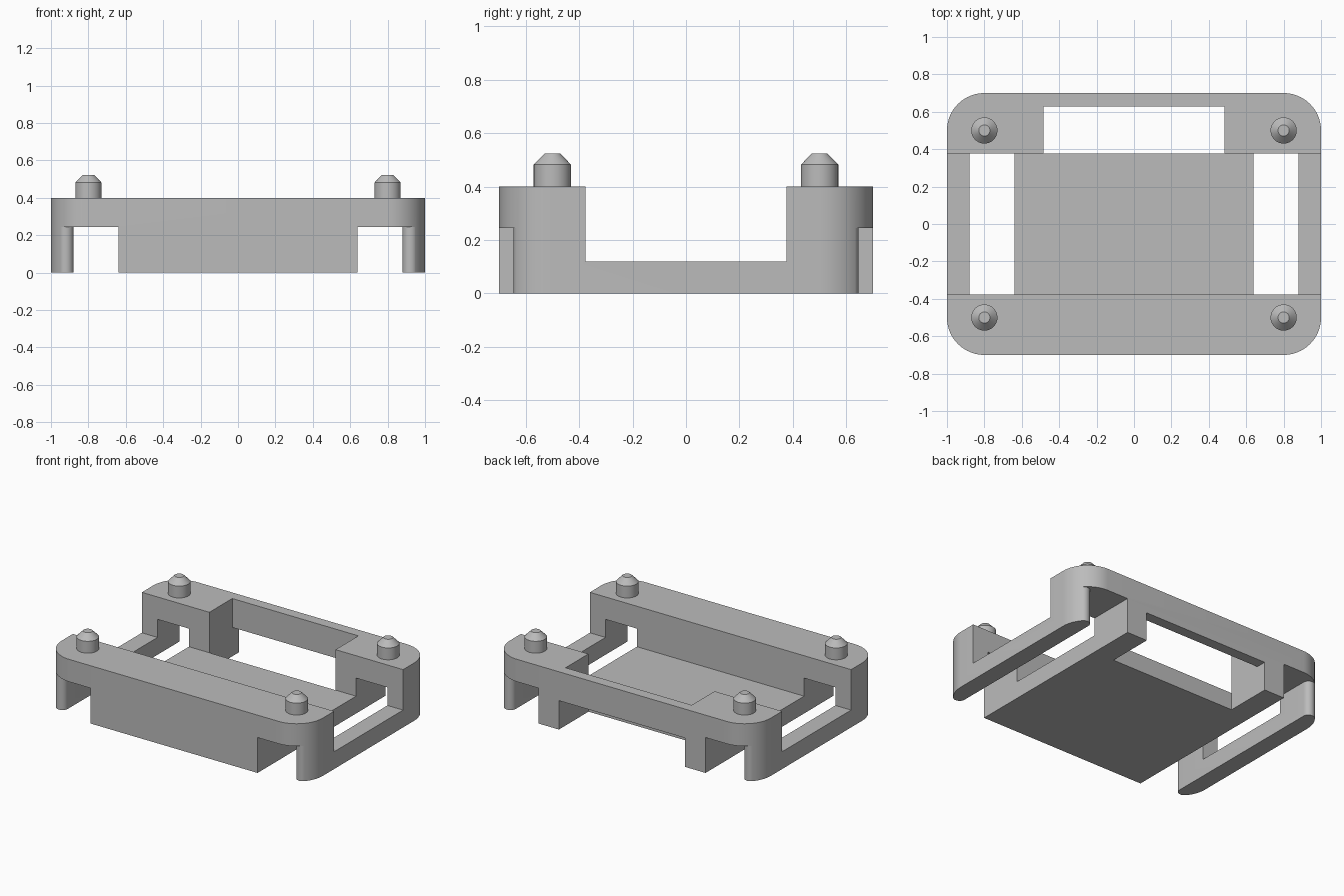
import bpy
import bmesh
from math import cos, sin, radians, atan2, pi
from mathutils import Matrix, Vector

cube = bpy.data.objects.get("Cube")
if cube:
    bpy.data.objects.remove(cube, do_unlink=True)

grey = bpy.data.materials.new("plain grey")
grey.use_nodes = True
grey.diffuse_color = (0.5, 0.5, 0.5, 1)
grey.node_tree.nodes["Principled BSDF"].inputs["Base Color"].default_value = (0.5, 0.5, 0.5, 1)


def arc(cx, cy, r, start, end, steps=16):
    angles = [start + (end - start) * i / steps for i in range(steps + 1)]
    return [(cx + r * cos(a), cy + r * sin(a)) for a in angles]


def prism(name, outline, low, high, axis="Z"):
    """Extrude a 2D outline (xy along Z, or yz along X) from low to high."""
    bm = bmesh.new()
    place = (lambda p: (p[0], p[1], low)) if axis == "Z" else (lambda p: (low, p[0], p[1]))
    face = bm.faces.new([bm.verts.new(place(p)) for p in outline])
    ext = bmesh.ops.extrude_face_region(bm, geom=[face])
    move = Vector((0, 0, high - low)) if axis == "Z" else Vector((high - low, 0, 0))
    bmesh.ops.translate(bm, vec=move, verts=[g for g in ext["geom"] if isinstance(g, bmesh.types.BMVert)])
    bmesh.ops.recalc_face_normals(bm, faces=bm.faces)
    return add_object(name, bm)


def add_object(name, bm):
    mesh = bpy.data.meshes.new(name)
    bm.to_mesh(mesh)
    bm.free()
    mesh.materials.append(grey)
    obj = bpy.data.objects.new(name, mesh)
    bpy.context.collection.objects.link(obj)
    return obj


def select(obj):
    bpy.ops.object.select_all(action="DESELECT")
    obj.select_set(True)
    bpy.context.view_layer.objects.active = obj


def smooth(obj):
    select(obj)
    bpy.ops.object.shade_smooth_by_angle(angle=radians(30))


def cut(target, cutter):
    cutter.hide_render = True
    select(target)
    mod = target.modifiers.new("cut", "BOOLEAN")
    mod.operation = "DIFFERENCE"
    mod.solver = "EXACT"
    mod.object = cutter
    bpy.ops.object.modifier_apply(modifier=mod.name)
    bpy.data.objects.remove(cutter, do_unlink=True)


# Main frame: rounded block
WALL, TOP, SLOT_TOP = 0.377, 0.4, 0.245
CX, CY, R = 0.8, 0.5, 0.2
outline = []
for i, (sx, sy) in enumerate([(1, 1), (-1, 1), (-1, -1), (1, -1)]):
    outline += arc(sx * CX, sy * CY, R, i * pi / 2, (i + 1) * pi / 2)
frame = prism("frame", outline, 0, TOP)

# Wide channel across the middle, leaving a thin floor
cut(frame, prism("channel_cutter", [(-WALL, 0.12), (WALL, 0.12), (WALL, 0.6), (-WALL, 0.6)], -1.2, 1.2, "X"))

# Side slots underneath, leaving outer posts with rounded tips
tip_x, tip_y, tip_r = 0.9206, 0.6044, 0.0406
tangent = atan2(tip_y - CY, tip_x - CX)
half = [(0.64, 0.9), (1.15, 0.9), (CX + 0.45 * cos(tangent), CY + 0.45 * sin(tangent))]
half += arc(tip_x, tip_y, tip_r, tangent, pi)
slot = half + [(x, -y) for x, y in reversed(half)]
for side, sx in (("left", 1), ("right", -1)):
    cut(frame, prism(side + "_slot_cutter", [(sx * x, y) for x, y in slot], -0.1, SLOT_TOP))

# Back opening: through notch plus the gap under the back rail
notch = [(WALL - 0.001, -0.1), (0.9, -0.1), (0.9, 0.2), (0.627, 0.2), (0.627, 0.6), (WALL - 0.001, 0.6)]
cut(frame, prism("back_notch_cutter", notch, -0.483, 0.483, "X"))
smooth(frame)

# Locating pegs with chamfered tips
for fname, sy in (("front", -1), ("back", 1)):
    for side, sx in (("left", 1), ("right", -1)):
        bm = bmesh.new()
        for r1, r2, low, high in ((0.07, 0.07, TOP - 0.01, 0.482), (0.07, 0.03, 0.482, 0.523)):
            bmesh.ops.create_cone(bm, cap_ends=True, segments=40, radius1=r1, radius2=r2, depth=high - low,
                                  matrix=Matrix.Translation((sx * CX, sy * CY, (low + high) / 2)))
        # Weld the two sections and drop the hidden caps between them
        inner = [f for f in bm.faces if len(f.verts) > 4 and abs(f.calc_center_median().z - 0.482) < 0.001]
        bmesh.ops.delete(bm, geom=inner, context="FACES_ONLY")
        bmesh.ops.remove_doubles(bm, verts=bm.verts, dist=0.0005)
        smooth(add_object(fname + "_" + side + "_peg", bm))
